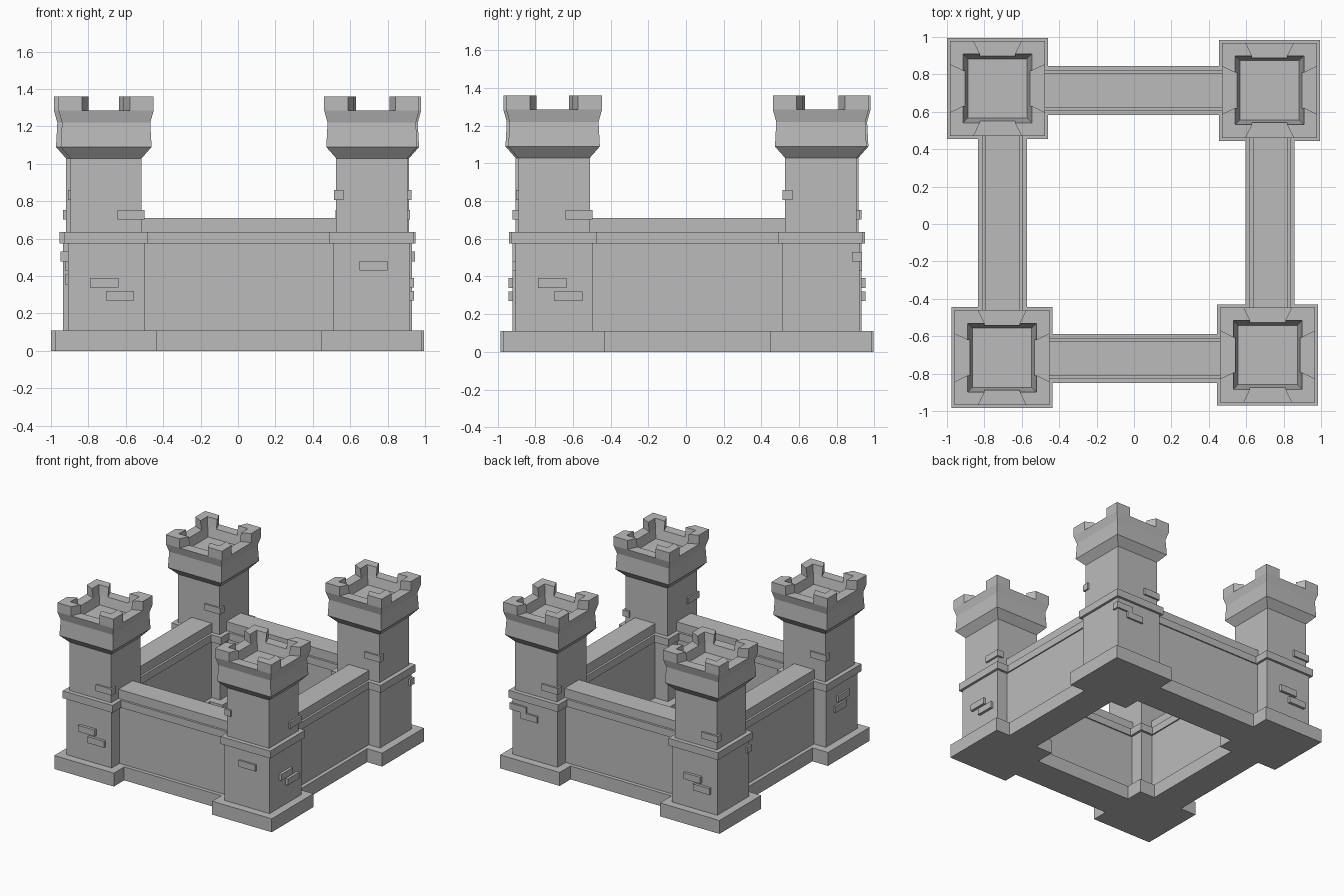
import bpy
from mathutils import Matrix, Vector
from math import radians

cube = bpy.data.objects.get("Cube")
if cube:
    bpy.data.objects.remove(cube, do_unlink=True)

stone = bpy.data.materials.new("grey_stone")
stone.use_nodes = True
GREY = (0.5, 0.5, 0.5, 1)
stone.diffuse_color = GREY
stone.node_tree.nodes["Principled BSDF"].inputs["Base Color"].default_value = GREY


def add_object(name, verts, faces, matrix):
    mesh = bpy.data.meshes.new(name)
    mesh.from_pydata(verts, [], faces)
    mesh.materials.append(stone)
    obj = bpy.data.objects.new(name, mesh)
    obj.matrix_world = matrix
    bpy.context.collection.objects.link(obj)
    return obj


def loft(name, rings, matrix, cap_start=True):
    """Joins equal-length closed rings, listed anticlockwise from below."""
    n = len(rings[0])
    verts = [p for ring in rings for p in ring]
    faces = [(r * n + i, r * n + (i + 1) % n, (r + 1) * n + (i + 1) % n, (r + 1) * n + i)
             for r in range(len(rings) - 1) for i in range(n)]
    if cap_start:
        faces.append(tuple(reversed(range(n))))
    last = (len(rings) - 1) * n
    faces.append(tuple(range(last, last + n)))
    return add_object(name, verts, faces, matrix)


def square(half, z):
    return [(-half, -half, z), (half, -half, z), (half, half, z), (-half, half, z)]


def brick(name, u0, u1, z, half, out, matrix, wrap=0):
    """Raised block on the local -y face; wrap=+-1 folds it round that corner."""
    depth = 0.04
    if wrap > 0:
        u1 = half + out
    if wrap < 0:
        u0 = -half - out
    y0, y1 = -half - out, -half + depth
    loft(name, [[(u0, y0, h), (u1, y0, h), (u1, y1, h), (u0, y1, h)]
                for h in (z - 0.026, z + 0.026)], matrix)


# Tower outline: half width and height, ending in the sunken roof
TOWER = [(0.27, 0), (0.27, 0.11), (0.205, 0.11), (0.205, 0.575), (0.225, 0.575),
         (0.225, 0.635), (0.19, 0.635), (0.19, 1.03), (0.243, 1.09), (0.236, 1.22),
         (0.254, 1.285), (0.173, 1.285), (0.158, 1.21)]
RIM, TOP = 1.285, 1.36
LOW, HIGH = 0.205, 0.19


def merlon_ring(inner, z, outer=0.254):
    return [(x, y, z) for x, y in ((outer, outer), (0.128, outer), (0.094, inner),
                                   (inner, inner), (inner, 0.094), (outer, 0.128))]


def quarter(turns):
    return Matrix.Rotation(radians(90 * turns), 4, 'Z')


# name, centre, quarter turns that bring the local front to the outward brick face
TOWERS = [("front_right_tower", (-0.705, -0.715), 0),
          ("front_left_tower", (0.715, -0.70), 1),
          ("back_left_tower", (0.725, 0.715), 2),
          ("back_right_tower", (-0.73, 0.725), 2)]

for name, (cx, cy), turns in TOWERS:
    place = Matrix.Translation(Vector((cx, cy, 0)))
    loft(name, [square(h, z) for h, z in TOWER], place)
    for k in range(4):
        loft(name + "_merlon", [merlon_ring(0.173, RIM), merlon_ring(0.184, TOP)],
             place @ quarter(k), cap_start=False)

    # Corner bricks on the upper storey, on opposite faces
    face = place @ quarter(turns)
    tag = name + "_brick"
    brick(tag, 0.06, 0, 0.728, HIGH, 0.015, face, wrap=1)
    brick(tag, 0.06, 0, 0.833, HIGH, 0.013, face @ quarter(2), wrap=1)

    # Lower storey bricks
    side = face @ quarter(-1)
    if name == "back_left_tower":
        brick(tag, 0, -0.07, 0.505, LOW, 0.015, face, wrap=-1)
        brick(tag, -0.12, 0.03, 0.455, LOW, 0.015, face)
    else:
        brick(tag, -0.085, 0.065, 0.365, LOW, 0.022, face)
        brick(tag, 0, 0.15, 0.295, LOW, 0.022, face)
    if name.startswith("front"):
        brick(tag, -0.065, 0.085, 0.455, LOW, 0.015, side)
    if name == "front_right_tower":
        brick(tag, -0.1, 0.05, 0.382, LOW, 0.015, side)
    if name == "back_right_tower":
        brick(tag, 0, -0.07, 0.505, LOW, 0.015, face @ quarter(2), wrap=-1)

# Curtain walls: stepped section extruded between the towers
WALL = [(0.131, 0), (0.131, 0.11), (0.1, 0.11), (0.1, 0.575), (0.11, 0.575),
        (0.11, 0.635), (0.092, 0.635), (0.092, 0.71)]
section = WALL + [(-y, z) for y, z in reversed(WALL)]
for name, centre, turns in [("front_wall", (0, -0.72), 0), ("left_wall", (0.728, 0), 1),
                            ("back_wall", (0, 0.714), 2), ("right_wall", (-0.703, 0), 3)]:
    place = Matrix.Translation(Vector((*centre, 0))) @ quarter(turns)
    loft(name, [[(x, y, z) for y, z in section] for x in (-0.66, 0.66)], place)
